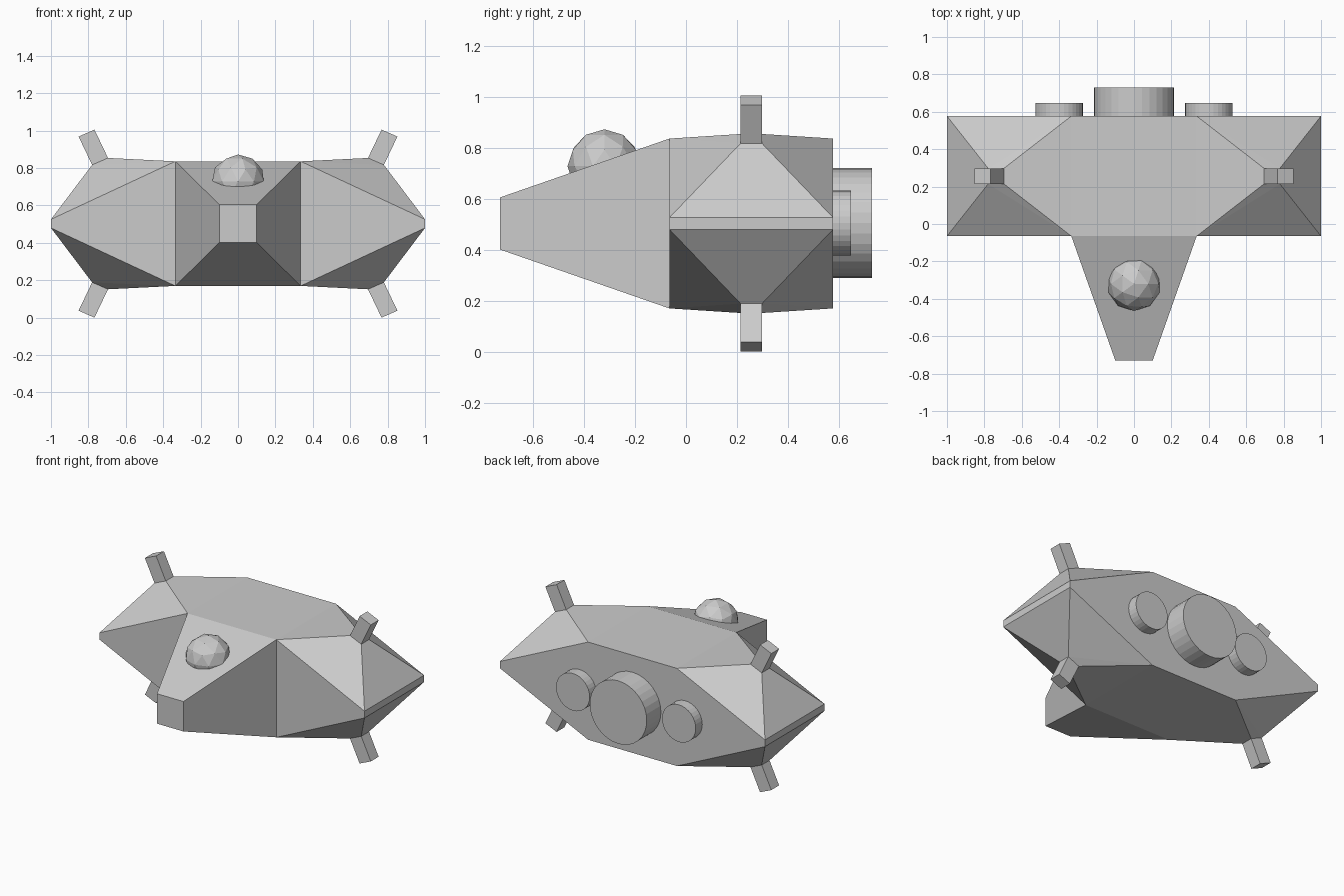
import bpy, bmesh, math
from mathutils import Vector

if "Cube" in bpy.data.objects:
    bpy.data.objects.remove(bpy.data.objects["Cube"])

ZC = 0.5025          # mid height; the hull is mirrored about it
Y0, Y1 = -0.065, 0.577
XB, HB = 0.335, 0.333  # half width and half height of the central body


def finish(bm, name):
    bmesh.ops.remove_doubles(bm, verts=bm.verts, dist=0.0005)
    bmesh.ops.recalc_face_normals(bm, faces=bm.faces)
    me = bpy.data.meshes.new(name)
    bm.to_mesh(me)
    bm.free()
    ob = bpy.data.objects.new(name, me)
    bpy.context.collection.objects.link(ob)
    return ob


def add_hull(bm, points):
    """Convex solid around the points; returns its faces."""
    part = bmesh.new()
    for p in points:
        part.verts.new(p)
    bmesh.ops.convex_hull(part, input=part.verts)
    bmesh.ops.dissolve_limit(part, angle_limit=math.radians(0.5),
                             verts=part.verts, edges=part.edges)
    vmap = {v: bm.verts.new(v.co) for v in part.verts}
    faces = [bm.faces.new([vmap[v] for v in f.verts]) for f in part.faces]
    part.free()
    return faces


# Fuselage: nose, front and rear sections lofted along y, sides left open for the wings
bm = bmesh.new()
rings = []
for y, w, h in ((-0.73, 0.10, 0.102), (Y0, XB, HB), (Y1, XB, HB)):
    rings.append([bm.verts.new((sx * w, y, ZC + sz * h))
                  for sx, sz in ((-1, -1), (1, -1), (1, 1), (-1, 1))])
for r, (a, b) in enumerate(zip(rings, rings[1:])):
    for i in range(4):
        if r == 0 or i in (0, 2):
            bm.faces.new((a[i], a[(i + 1) % 4], b[(i + 1) % 4], b[i]))
bm.faces.new(rings[0])
bm.faces.new(rings[-1])

# Wings: faceted blocks rising to the gun mounts and narrowing to a thin tip
gun_y = (0.214, 0.298)
mount = ((0.695, 0.351), (0.78, 0.314))
for s in (-1, 1):
    pts = []
    for m in (-1, 1):
        for y in (Y0, Y1):
            pts += [(s * XB, y, ZC + m * HB), (s, y, ZC + m * 0.023)]
        pts += [(s * x, y, ZC + m * h) for x, h in mount for y in gun_y]
    faces = add_hull(bm, pts)
    inner = [f for f in faces if all(abs(abs(v.co.x) - XB) < 1e-4 for v in f.verts)]
    bmesh.ops.delete(bm, geom=inner, context='FACES_ONLY')
finish(bm, "hull")

# Guns: square barrels slanting outward above and below each wing
for side, s in (("left", -1), ("right", 1)):
    for level, m in (("lower", -1), ("upper", 1)):
        bm = bmesh.new()
        add_hull(bm, [(s * (x + dx), y, ZC + m * (h + dh))
                      for x, h in mount for y in gun_y
                      for dx, dh in ((0, 0), (0.0725, 0.1515))])
        finish(bm, f"{level}_{side}_gun")

# Canopy: low-poly dome sunk into the nose
bpy.ops.mesh.primitive_ico_sphere_add(subdivisions=2, radius=0.145,
                                      location=(0, -0.32, 0.727))
bpy.context.object.name = "canopy"

# Engines: one large and two small discs on the rear face
for name, x, r, end in (("main_engine", 0, 0.215, 0.73),
                        ("left_engine", -0.4, 0.127, 0.648),
                        ("right_engine", 0.4, 0.127, 0.648)):
    start = Y1 - 0.01
    bpy.ops.mesh.primitive_cylinder_add(vertices=32, radius=r, depth=end - start,
                                        location=(x, (start + end) / 2, ZC + 0.002),
                                        rotation=(math.pi / 2, 0, 0))
    bpy.context.object.name = name
